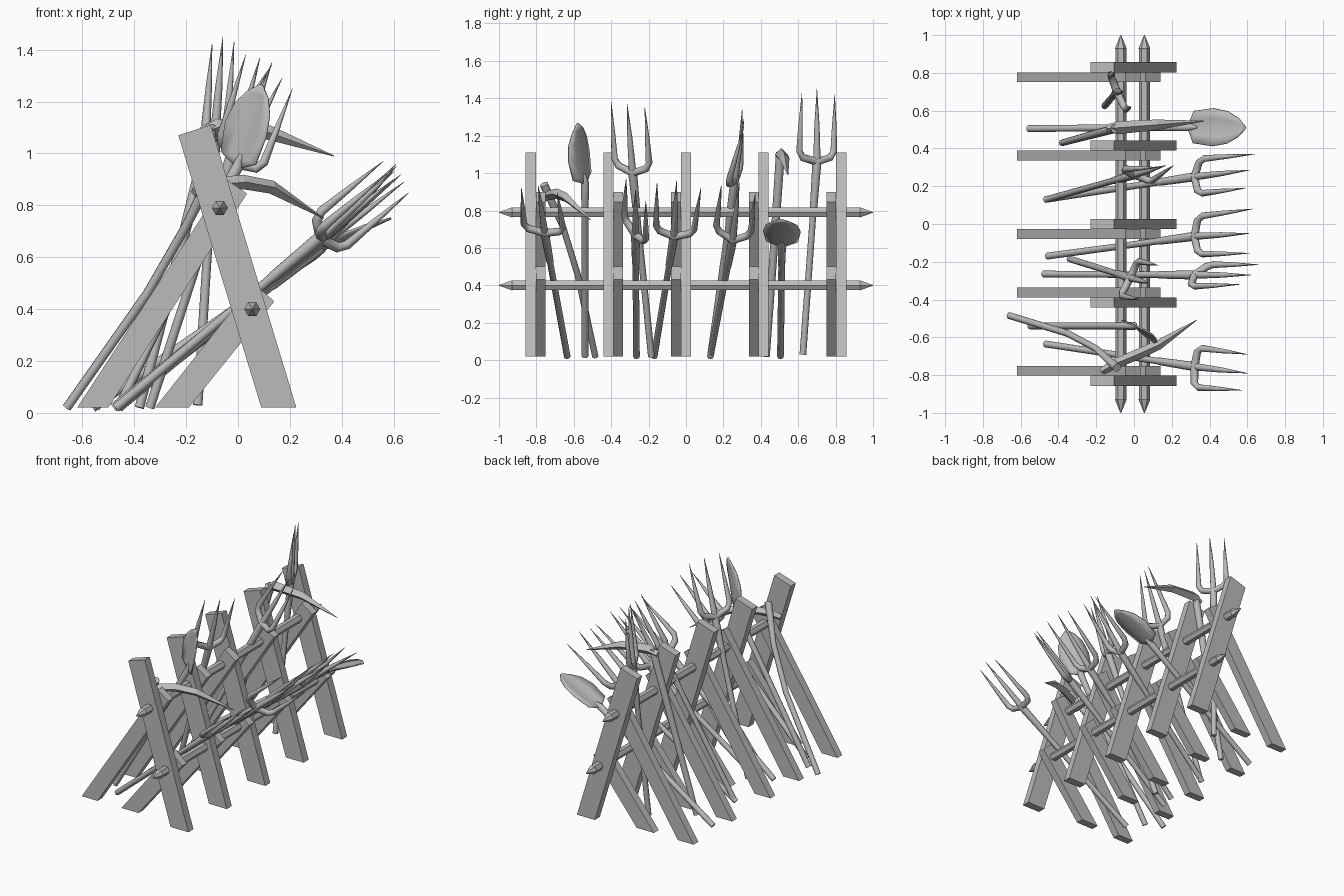
import bpy, bmesh
from mathutils import Vector

cube = bpy.data.objects.get("Cube")
if cube:
    bpy.data.objects.remove(cube, do_unlink=True)

GREY = (0.5, 0.5, 0.5, 1.0)
mat = bpy.data.materials.new("plain grey")
mat.use_nodes = True
mat.diffuse_color = GREY
bsdf = mat.node_tree.nodes["Principled BSDF"]
bsdf.inputs["Base Color"].default_value = GREY


def finish(name, bm, smooth=False):
    bmesh.ops.recalc_face_normals(bm, faces=bm.faces[:])
    mesh = bpy.data.meshes.new(name)
    bm.to_mesh(mesh)
    bm.free()
    mesh.materials.append(mat)
    ob = bpy.data.objects.new(name, mesh)
    bpy.context.collection.objects.link(ob)
    if smooth:
        bpy.ops.object.select_all(action='DESELECT')
        ob.select_set(True)
        bpy.context.view_layer.objects.active = ob
        bpy.ops.object.shade_smooth_by_angle(angle=0.9)
    return ob


def tube(bm, points, radii, sides=8, flat=1.0):
    """Sweep a round section with varying radius along a path."""
    pts = [Vector(p) for p in points]
    rings, side = [], None
    for i, (p, r) in enumerate(zip(pts, radii)):
        d = (pts[min(i + 1, len(pts) - 1)] - pts[max(i - 1, 0)]).normalized()
        if side is None:
            side = d.orthogonal().normalized()
            if abs(d.z) < 0.9:
                side = d.cross(Vector((0, 0, 1))).normalized()
        side = (side - d * side.dot(d)).normalized()
        up = d.cross(side)
        ring = []
        for k in range(sides):
            a = 6.28319 * k / sides
            v = Vector((1, 0)).to_3d()
            c, s = Vector((1, 0)), None
            from_math = (cos(a), sin(a))
            ring.append(bm.verts.new(p + (side * from_math[0] * flat + up * from_math[1]) * r))
        rings.append(ring)
    for a, b in zip(rings, rings[1:]):
        for k in range(sides):
            m = (k + 1) % sides
            bm.faces.new((a[k], a[m], b[m], b[k]))
    bm.faces.new(rings[0])
    bm.faces.new(rings[-1])


from math import cos, sin


def plank(name, outline, y0, y1):
    """Extrude an outline in the side plane through the plank thickness."""
    bm = bmesh.new()
    face = bm.faces.new([bm.verts.new((x, y0, z)) for x, z in outline])
    new = bmesh.ops.extrude_face_region(bm, geom=[face])["geom"]
    verts = [v for v in new if isinstance(v, bmesh.types.BMVert)]
    bmesh.ops.translate(bm, verts=verts, vec=(0, y1 - y0, 0))
    finish(name, bm)


def fork(name, base, neck, tips, ends):
    """Three-pronged fork: handle, curved crossbar with outer prongs, middle prong."""
    bm = bmesh.new()
    b, n = Vector(base), Vector(neck)
    tube(bm, [b, b.lerp(n, 0.75), b.lerp(n, 0.77), n], [0.018, 0.017, 0.02, 0.024])
    finish(name + "_handle", bm, True)
    bm = bmesh.new()
    t = [Vector(p) for p in tips]
    e = [Vector(p) for p in ends]
    path, radii = [t[0], e[0].lerp(t[0], 0.5), e[0].lerp(t[0], 0.08)], [0.001, 0.012, 0.018]
    path += [e[0].lerp(n, 0.2), n, e[1].lerp(n, 0.2)]
    radii += [0.02, 0.022, 0.02]
    path += [e[1].lerp(t[2], 0.08), e[1].lerp(t[2], 0.5), t[2]]
    radii += [0.018, 0.012, 0.001]
    tube(bm, path, radii)
    tube(bm, [n, n.lerp(t[1], 0.5), t[1]], [0.02, 0.014, 0.001])
    finish(name + "_prongs", bm, True)


def spade(name, base, neck, tip, side):
    """Spade with a shallow dished, pointed blade."""
    b, n, t = Vector(base), Vector(neck), Vector(tip)
    bm = bmesh.new()
    tube(bm, [b, b.lerp(n, 0.8), n, n.lerp(t, 0.15)], [0.018, 0.018, 0.022, 0.008])
    finish(name + "_handle", bm, True)
    bm = bmesh.new()
    u = (t - n).normalized()
    s = Vector(side)
    s = (s - u * s.dot(u)).normalized()
    up = u.cross(s)
    if up.z < 0:
        up = -up
    rows = []
    for f, w in ((0, 0.02), (0.1, 0.085), (0.45, 0.1), (0.7, 0.085), (0.88, 0.05), (1, 0.006)):
        rows.append([bm.verts.new(n.lerp(t, f) + s * w * k + up * 2 * (w * k) ** 2)
                     for k in (-1, -0.5, 0, 0.5, 1)])
    for a, c in zip(rows, rows[1:]):
        for k in range(4):
            bm.faces.new((a[k], a[k + 1], c[k + 1], c[k]))
    ob = finish(name + "_blade", bm, True)
    mod = ob.modifiers.new("thickness", 'SOLIDIFY')
    mod.thickness = 0.008
    mod.offset = 0


def pick(name, handle, head, radii):
    """Pick with a slim handle and a curved tapering head."""
    bm = bmesh.new()
    tube(bm, handle, [0.018] * (len(handle) - 1) + [0.024])
    finish(name + "_handle", bm, True)
    bm = bmesh.new()
    tube(bm, head, radii, sides=4)
    finish(name + "_head", bm)


# Rack: five leaning posts, each with a long and a short brace
post = [(0.09, 0.02), (0.225, 0.02), (-0.105, 1.11), (-0.23, 1.07)]
long_brace = [(-0.62, 0.02), (-0.5, 0.02), (0.035, 0.845), (-0.045, 0.9)]
short_brace = [(-0.32, 0.02), (-0.19, 0.02), (0.14, 0.43), (0.06, 0.5)]
for i in range(5):
    y = -0.83 + i * 0.415
    inner = y + 0.027 if i == 0 or i == 1 else y - 0.027
    sign = 1 if i < 2 else -1
    plank(f"post_{i}", post, y - 0.027, y + 0.027)
    plank(f"long_brace_{i}", long_brace, inner, inner + sign * 0.052)
    plank(f"short_brace_{i}", short_brace, inner, inner + sign * 0.052)

# Two rails with sharpened ends
for name, x, z in (("upper_rail", -0.07, 0.79), ("lower_rail", 0.055, 0.4)):
    bm = bmesh.new()
    tube(bm, [(x, y, z) for y in (-1, -0.93, -0.925, 0.925, 0.93, 1)],
         [0.002, 0.031, 0.029, 0.029, 0.031, 0.002], sides=6)
    finish(name, bm)

# Forks resting low and pointing forward
fork("low_fork_a", (-0.47, 0.13, 0.02), (0.32, 0.25, 0.64),
     [(0.64, 0.37, 0.89), (0.61, 0.285, 0.95), (0.59, 0.19, 0.94)],
     [(0.35, 0.345, 0.67), (0.34, 0.16, 0.70)])
fork("low_fork_b", (-0.46, -0.17, 0.02), (0.32, -0.065, 0.66),
     [(0.63, 0.08, 0.92), (0.61, -0.05, 0.96), (0.61, -0.155, 0.95)],
     [(0.34, 0.04, 0.68), (0.34, -0.16, 0.70)])
fork("low_fork_c", (-0.48, -0.265, 0.02), (0.32, -0.27, 0.67),
     [(0.66, -0.215, 0.85), (0.62, -0.27, 0.91), (0.56, -0.32, 0.97)],
     [(0.40, -0.215, 0.63), (0.30, -0.33, 0.76)])
fork("low_fork_d", (-0.47, -0.635, 0.02), (0.32, -0.755, 0.68),
     [(0.6, -0.69, 0.9), (0.6, -0.79, 0.93), (0.57, -0.88, 0.92)],
     [(0.34, -0.655, 0.69), (0.32, -0.865, 0.71)])

# Forks standing tall
fork("tall_fork_a", (-0.155, 0.625, 0.03), (-0.09, 0.7, 1.06),
     [(-0.1, 0.795, 1.42), (-0.058, 0.7, 1.45), (-0.015, 0.62, 1.43)],
     [(-0.125, 0.79, 1.09), (-0.045, 0.605, 1.09)])
fork("tall_fork_b", (-0.34, -0.185, 0.02), (-0.02, -0.285, 1.0),
     [(0.13, -0.22, 1.35), (0.085, -0.315, 1.37), (0.03, -0.4, 1.38)],
     [(0.02, -0.195, 1.03), (-0.07, -0.38, 1.05)])
fork("tall_fork_c", (-0.46, 0.13, 0.02), (0.0, 0.26, 0.96),
     [(0.13, 0.3, 1.34), (0.17, 0.31, 1.29), (0.21, 0.31, 1.25)],
     [(-0.06, 0.29, 1.04), (0.09, 0.225, 0.94)])

# Spades
spade("low_spade", (-0.56, 0.505, 0.02), (0.29, 0.513, 0.61), (0.59, 0.51, 0.75), (0.1, 1, 0))
spade("tall_spade", (-0.55, -0.54, 0.02), (0.0, -0.54, 0.95), (0.09, -0.58, 1.265), (0.8, -0.55, -0.1))

# Picks
pick("straight_pick", [(-0.38, 0.43, 0.02), (-0.1, 0.505, 1.11)],
     [(-0.14, 0.505, 1.08), (-0.08, 0.51, 1.1), (0.12, 0.525, 1.08), (0.37, 0.545, 0.99)],
     [0.022, 0.034, 0.028, 0.002])
pick("curved_pick", [(-0.66, -0.485, 0.02), (-0.35, -0.58, 0.46), (-0.2, -0.66, 0.72), (-0.09, -0.76, 0.94)],
     [(-0.17, -0.78, 0.85), (-0.1, -0.74, 0.88), (0.02, -0.69, 0.89), (0.13, -0.64, 0.87), (0.33, -0.51, 0.75)],
     [0.02, 0.026, 0.028, 0.026, 0.002])
